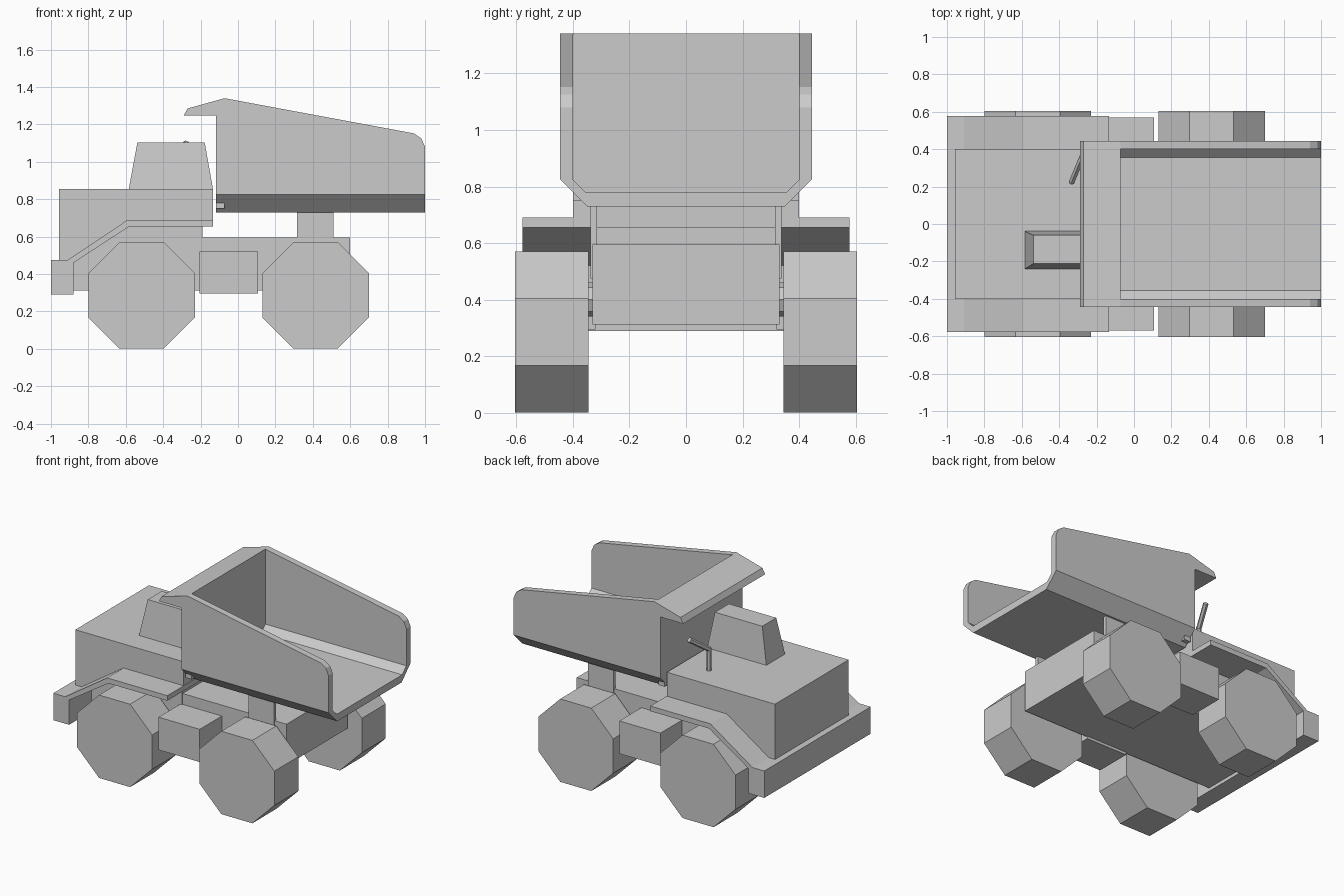
import bpy, bmesh, math
from mathutils import Vector

if "Cube" in bpy.data.objects:
    bpy.data.objects.remove(bpy.data.objects["Cube"])


def finish(name, bm):
    bmesh.ops.recalc_face_normals(bm, faces=bm.faces)
    me = bpy.data.meshes.new(name)
    bm.to_mesh(me)
    bm.free()
    ob = bpy.data.objects.new(name, me)
    bpy.context.collection.objects.link(ob)
    return ob


def prism(name, profile, a, b, axis='y'):
    """Extrude an (x,z) profile along y, or a (y,z) profile along x."""
    bm = bmesh.new()
    place = (lambda p, t: (p[0], t, p[1])) if axis == 'y' else (lambda p, t: (t, p[0], p[1]))
    face = bm.faces.new([bm.verts.new(place(p, a)) for p in profile])
    new = bmesh.ops.extrude_face_region(bm, geom=[face])['geom']
    shift = (0, b - a, 0) if axis == 'y' else (b - a, 0, 0)
    bmesh.ops.translate(bm, verts=[v for v in new if isinstance(v, bmesh.types.BMVert)], vec=shift)
    return finish(name, bm)


def box(name, x0, x1, y0, y1, z0, z1):
    return prism(name, [(x0, z0), (x1, z0), (x1, z1), (x0, z1)], y0, y1)


def rod(name, p, q, r, sides=6):
    p, q = Vector(p), Vector(q)
    bm = bmesh.new()
    bmesh.ops.create_cone(bm, cap_ends=True, segments=sides, radius1=r, radius2=r, depth=(q - p).length)
    ob = finish(name, bm)
    ob.rotation_euler = (q - p).to_track_quat('Z', 'Y').to_euler()
    ob.location = (p + q) / 2
    return ob


# Octagonal wheels, axles, side tanks and bed supports on both sides
R = 0.285 / math.cos(math.pi / 8)
for side, s in (("left", 1), ("right", -1)):
    for end, cx in (("front", -0.515), ("rear", 0.415)):
        octagon = [(cx + R * math.cos(math.pi * (i + .5) / 4), 0.286 + R * math.sin(math.pi * (i + .5) / 4))
                   for i in range(8)]
        prism(f"{end}_wheel_{side}", octagon, s * 0.345, s * 0.605)
        rod(f"{end}_axle_{side}", (cx, s * 0.32, 0.4), (cx, s * 0.36, 0.4), 0.06, 8)
    box(f"side_tank_{side}", -0.205, 0.108, s * 0.32, s * 0.57, 0.295, 0.52)
    box(f"bed_support_{side}", 0.315, 0.51, s * 0.315, s * 0.337, 0.475, 0.735)

# Chassis and engine block under the fender deck
box("chassis", -0.89, 0.60, -0.33, 0.33, 0.313, 0.595)
prism("engine_block", [(-0.88, 0.35), (-0.19, 0.35), (-0.19, 0.66), (-0.58, 0.66), (-0.88, 0.465)], -0.335, 0.335)

# Bumper and fender deck in one bent profile
prism("bumper_fender", [(-1, 0.29), (-0.88, 0.29), (-0.88, 0.46), (-0.58, 0.655), (-0.133, 0.655),
                        (-0.133, 0.69), (-0.59, 0.69), (-0.91, 0.475), (-1, 0.475)], -0.578, 0.578)

# Hood
prism("hood", [(-0.957, 0.46), (-0.90, 0.46), (-0.59, 0.67), (-0.135, 0.67), (-0.135, 0.855), (-0.957, 0.855)],
      -0.40, 0.40)

# Tapered cab
cab = box("cab", -0.585, -0.133, -0.242, -0.038, 0.85, 1.103)
for v in cab.data.vertices:
    if v.co.z > 1:
        v.co.x = -0.538 if v.co.x < -0.3 else -0.178
        v.co.y = -0.212 if v.co.y < -0.14 else -0.06

# Bent exhaust pipe
rod("exhaust_post", (-0.333, 0.225, 0.85), (-0.333, 0.225, 1.01), 0.016)
rod("exhaust_tip", (-0.333, 0.225, 1.0), (-0.277, 0.36, 1.10), 0.017)

# Dump bed: chamfered floor, side walls, front wall with canopy lip
prism("bed_floor", [(-0.445, 0.825), (-0.35, 0.73), (0.35, 0.73), (0.445, 0.825),
                    (0.40, 0.825), (0.355, 0.78), (-0.355, 0.78), (-0.40, 0.825)], -0.118, 1.0, 'x')
lip = [(-0.118, 1.247), (-0.29, 1.247), (-0.27, 1.285), (-0.072, 1.34)]
for side, s in (("left", 1), ("right", -1)):
    prism(f"bed_wall_{side}", [(-0.118, 0.825)] + lip +
          [(0.94, 1.152), (0.98, 1.125), (1.0, 1.08), (1.0, 0.825)], s * 0.40, s * 0.445)
prism("bed_front_wall", [(-0.118, 0.75)] + lip + [(-0.072, 0.75)], -0.40, 0.40)
